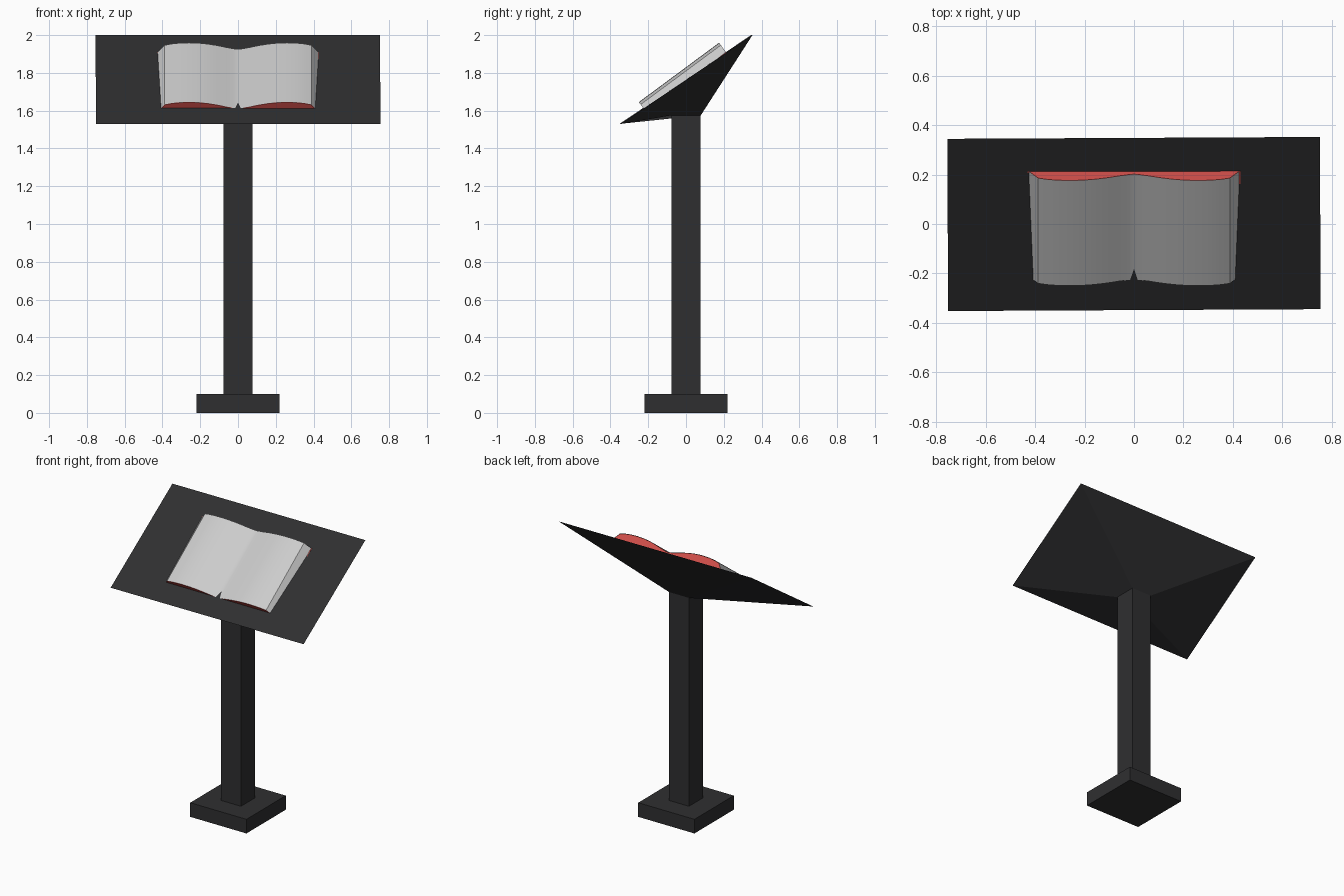
import bpy, math
from mathutils import Matrix, Vector

if "Cube" in bpy.data.objects:
    bpy.data.objects.remove(bpy.data.objects["Cube"])


def material(name, color):
    mat = bpy.data.materials.new(name)
    mat.diffuse_color = (*color, 1)
    mat.use_nodes = True
    mat.node_tree.nodes["Principled BSDF"].inputs["Base Color"].default_value = mat.diffuse_color
    return mat


BLACK = material("black_paint", (0.028, 0.028, 0.03))
RED = material("red_cover", (0.65, 0.08, 0.07))


def make(name, verts, faces, mat=None):
    mesh = bpy.data.meshes.new(name)
    mesh.from_pydata(verts, [], faces)
    obj = bpy.data.objects.new(name, mesh)
    bpy.context.collection.objects.link(obj)
    if mat:
        mesh.materials.append(mat)
    return obj


def loft(name, bottom, top, mat):
    # Closed solid between two four-cornered rings
    sides = [(i, (i + 1) % 4, (i + 1) % 4 + 4, i + 4) for i in range(4)]
    return make(name, bottom + top, [(3, 2, 1, 0), (4, 5, 6, 7)] + sides, mat)


def ring(hx, hy, z_front, z_back):
    return [(-hx, -hy, z_front), (hx, -hy, z_front), (hx, hy, z_back), (-hx, hy, z_back)]


# Foot, post and flared sloping desk
loft("base", ring(0.22, 0.22, 0, 0), ring(0.22, 0.22, 0.1, 0.1), BLACK)
loft("post", ring(0.078, 0.078, 0.1, 0.1), ring(0.078, 0.078, 1.578, 1.578), BLACK)
turn = Matrix.Rotation(0.005, 3, 'Z')
rim = [tuple(turn @ Vector(p)) for p in ring(0.753, 0.348, 1.53, 2.0)]
loft("desk", ring(0.078, 0.078, 1.575, 1.575), rim, BLACK)

# Open book: page profile (x, height), mirrored about the spine
half = [(0.02, 0.003), (0.06, 0.012), (0.11, 0.025), (0.16, 0.035), (0.21, 0.041),
        (0.26, 0.043), (0.31, 0.041), (0.35, 0.036), (0.388, 0.027),
        (0.41, 0.0), (0.426, -0.02)]
profile = [(-x, h) for x, h in reversed(half)] + [(0, 0)] + half
n = len(profile)
LENGTH = 0.528
place = Matrix.Translation((0, -0.224, 1.611)) @ Matrix.Rotation(math.radians(36.5), 4, 'X')


def extruded(points):
    return [(x, y, h) for y in (0, LENGTH) for x, h in points]


strip = [(i, i + 1, i + 1 + n, i + n) for i in range(n - 1)]
pages = make("pages", extruded(profile), strip)
pages.matrix_world = place

# Red body just under the page surface, giving the red end faces
body = make("book_body", extruded([(x * 0.997, h - 0.002) for x, h in profile]),
            strip + [tuple(range(n))[::-1], tuple(range(n, 2 * n)), (n - 1, 0, n, 2 * n - 1)], RED)
body.matrix_world = place

# Thin flat cover under the pages
w = 0.43
cover = loft("book_cover", [(x, y, -0.026) for x, y in ((-w, 0), (w, 0), (w, LENGTH), (-w, LENGTH))],
             [(x, y, -0.019) for x, y in ((-w, 0), (w, 0), (w, LENGTH), (-w, LENGTH))], RED)
cover.matrix_world = place

# Soft page curves with crisp creases
bpy.ops.object.select_all(action='DESELECT')
pages.select_set(True)
bpy.context.view_layer.objects.active = pages
bpy.ops.object.shade_smooth_by_angle(angle=math.radians(25))
